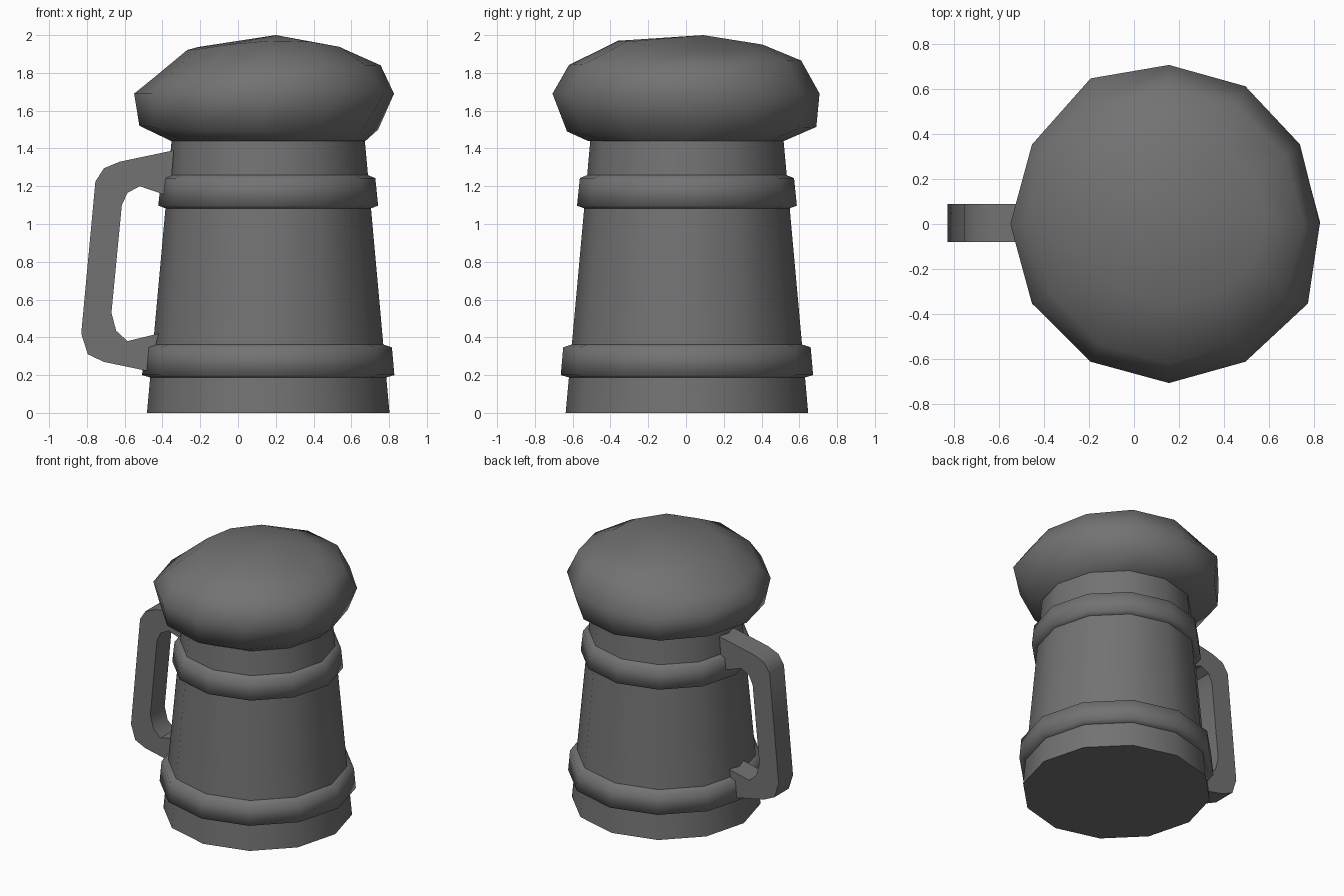
import bpy, bmesh
from math import cos, sin, pi, radians

if "Cube" in bpy.data.objects:
    bpy.data.objects.remove(bpy.data.objects["Cube"])

SIDES = 12
CX, CY = 0.16, 0.005  # mug axis

# Dark grey pewter
dark = bpy.data.materials.new("dark_grey")
dark.diffuse_color = (0.17, 0.17, 0.17, 1)
dark.use_nodes = True
dark.node_tree.nodes["Principled BSDF"].inputs["Base Color"].default_value = dark.diffuse_color


def finish(name, bm, angle):
    bmesh.ops.recalc_face_normals(bm, faces=bm.faces)
    me = bpy.data.meshes.new(name)
    bm.to_mesh(me)
    bm.free()
    me.materials.append(dark)
    ob = bpy.data.objects.new(name, me)
    bpy.context.collection.objects.link(ob)
    bpy.ops.object.select_all(action='DESELECT')
    ob.select_set(True)
    bpy.context.view_layer.objects.active = ob
    bpy.ops.object.shade_smooth_by_angle(angle=radians(angle))
    return ob


def bridge(bm, a, b):
    n = len(a)
    for i in range(n):
        j = (i + 1) % n
        bm.faces.new((a[i], a[j], b[j], b[i]))


def lathe(name, profile, angle, cap=False):
    bm = bmesh.new()
    rings = [[bm.verts.new((CX + r * cos(2 * pi * i / SIDES),
                            CY + r * sin(2 * pi * i / SIDES), z))
              for i in range(SIDES)] for r, z in profile]
    for a, b in zip(rings, rings[1:]):
        bridge(bm, a, b)
    if cap:
        bm.faces.new(rings[0])
        bm.faces.new(rings[-1])
    return finish(name, bm, angle)


# Tapered mug body
lathe("mug_body", [(0.642, 0), (0.51, 1.46)], 35, cap=True)

# Two rounded hoops around the body
lathe("lower_hoop", [(0.615, 0.185), (0.668, 0.20), (0.655, 0.347), (0.60, 0.365)], 89)
lathe("upper_hoop", [(0.535, 1.08), (0.582, 1.097), (0.567, 1.243), (0.52, 1.262)], 89)

# Lumpy foam head: centre x, y, radius x, y, height, tilt x, y, saddle, twist
foam = [(0.16, 0.0, 0.515, 0.52, 1.44, 0, 0, 0, 0),
        (0.11, 0.03, 0.632, 0.66, 1.506, -0.01, 0.012, 0.004, 0),
        (0.138, 0.0, 0.688, 0.707, 1.69, 0, 0, 0, 0),
        (0.152, -0.005, 0.603, 0.615, 1.829, 0.035, 0.012, -0.024, 0),
        (0.163, 0.022, 0.432, 0.383, 1.938, -0.005, -0.01, -0.022, -0.012)]
lumps = {(2, 11): (0.035, 0), (2, 4): (0, 0.035)}  # small bulges on the rim
bm = bmesh.new()
rings = []
for k, (cx, cy, rx, ry, z, tx, ty, s, tw) in enumerate(foam):
    rings.append([])
    for i in range(SIDES):
        t = 2 * pi * i / SIDES
        dx, dy = lumps.get((k, i), (0, 0))
        if k == 2:
            dx += 0.0175 * sin(t) ** 2
        rings[-1].append(bm.verts.new((
            cx + rx * cos(t) + dx, cy + ry * sin(t) + dy,
            z + tx * cos(t) + ty * sin(t) + s * cos(2 * t) + tw * sin(2 * t))))
for a, b in zip(rings, rings[1:]):
    bridge(bm, a, b)
apex = bm.verts.new((0.2, 0.09, 2.0))
for i in range(SIDES):
    bm.faces.new((rings[-1][i], rings[-1][(i + 1) % SIDES], apex))
finish("foam_head", bm, 180)

# Handle: matching outer and inner outlines, extruded across y
outer = [(-0.34, 1.39), (-0.625, 1.33), (-0.71, 1.295), (-0.755, 1.225),
         (-0.83, 0.42), (-0.795, 0.31), (-0.71, 0.27), (-0.47, 0.22)]
inner = [(-0.36, 1.145), (-0.52, 1.20), (-0.585, 1.165), (-0.615, 1.10),
         (-0.67, 0.53), (-0.645, 0.435), (-0.585, 0.38), (-0.42, 0.42)]
bm = bmesh.new()
sections = [[bm.verts.new(p) for p in
             ((o[0], -0.08, o[1]), (o[0], 0.09, o[1]),
              (n[0], 0.09, n[1]), (n[0], -0.08, n[1]))]
            for o, n in zip(outer, inner)]
for a, b in zip(sections, sections[1:]):
    bridge(bm, a, b)
bm.faces.new(sections[0])
bm.faces.new(sections[-1])
finish("handle", bm, 35)
